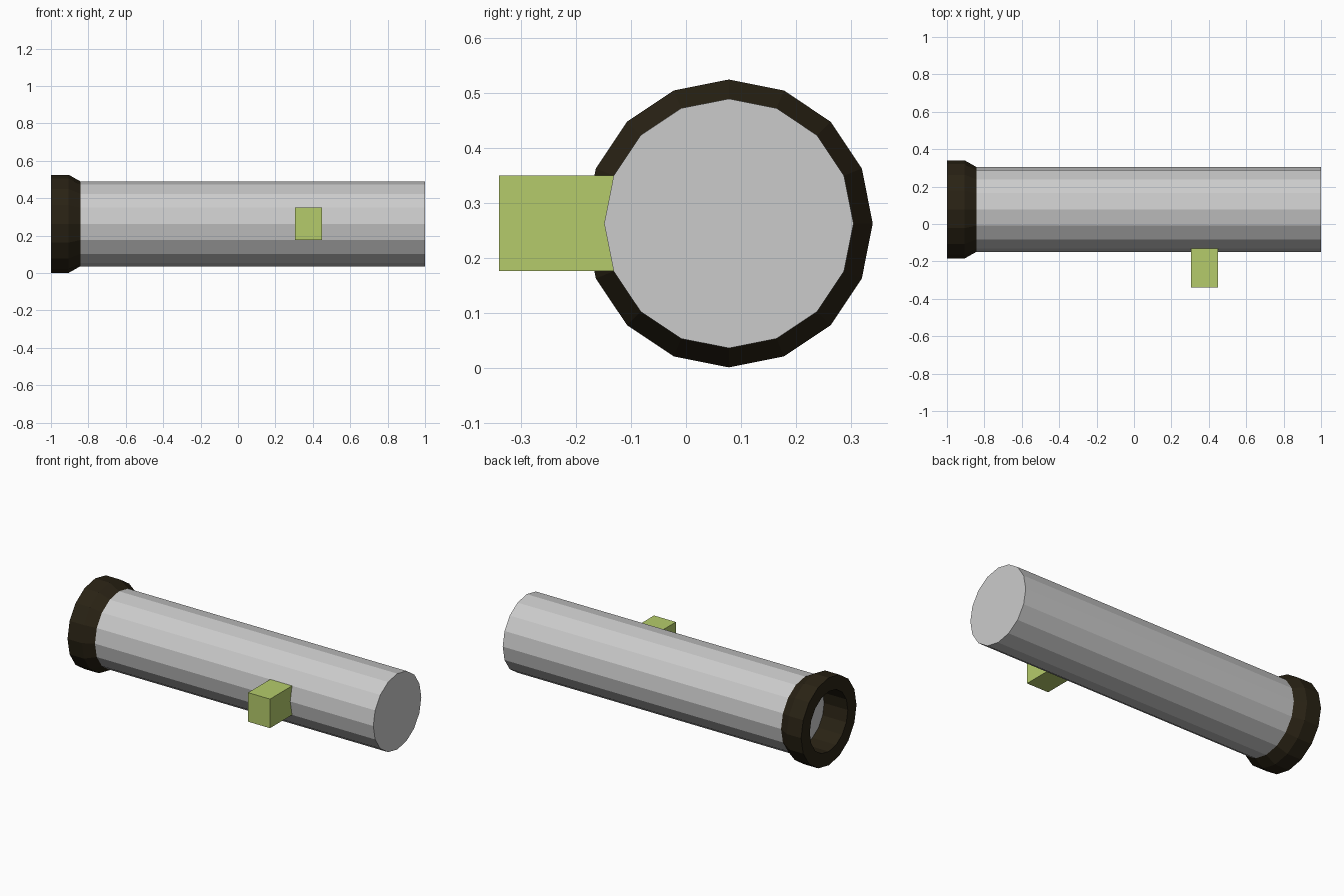
import bpy
from math import cos, sin, tau

if "Cube" in bpy.data.objects:
    bpy.data.objects.remove(bpy.data.objects["Cube"])

SIDES = 16
CY, CZ = 0.0, 0.0
AXIS_Y, AXIS_Z = 0.078, 0.263


def material(name, color):
    m = bpy.data.materials.new(name)
    m.diffuse_color = (*color, 1)
    m.use_nodes = True
    m.node_tree.nodes["Principled BSDF"].inputs["Base Color"].default_value = m.diffuse_color
    return m


def add_mesh(name, verts, faces, mat=None):
    me = bpy.data.meshes.new(name)
    me.from_pydata(verts, [], faces)
    ob = bpy.data.objects.new(name, me)
    bpy.context.collection.objects.link(ob)
    if mat:
        me.materials.append(mat)
    return ob


def lathe_x(name, profile, mat=None, caps=False):
    """Revolve (x, radius) points around the tube axis."""
    verts = [(x, AXIS_Y + r * cos(tau * i / SIDES), AXIS_Z + r * sin(tau * i / SIDES))
             for x, r in profile for i in range(SIDES)]
    faces = []
    for k in range(len(profile) - 1):
        for i in range(SIDES):
            j = (i + 1) % SIDES
            a, b = k * SIDES, (k + 1) * SIDES
            faces.append((a + i, b + i, b + j, a + j))
    if caps:
        last = (len(profile) - 1) * SIDES
        faces.append(tuple(range(SIDES)))
        faces.append(tuple(reversed(range(last, last + SIDES))))
    return add_mesh(name, verts, faces, mat)


dark = material("dark_brown", (0.022, 0.016, 0.007))
green = material("green", (0.46, 0.60, 0.147))

# Long main tube, closed at both ends
lathe_x("main_tube", [(1.0, 0.227), (-0.843, 0.227)], caps=True)

# Flared end collar with an open recess
lathe_x("end_collar", [(-0.843, 0.227), (-0.905, 0.262), (-1.0, 0.262),
                       (-1.0, 0.18), (-0.843, 0.18)], dark)

# Side block growing out of the tube wall
x0, x1, y0, y1, z0, z1 = 0.305, 0.45, -0.34, -0.131, 0.176, 0.35
block = [(x, y, z) for x in (x0, x1) for y in (y0, y1) for z in (z0, z1)]
add_mesh("side_block", block,
         [(0, 1, 3, 2), (4, 6, 7, 5), (0, 4, 5, 1), (2, 3, 7, 6), (0, 2, 6, 4), (1, 5, 7, 3)],
         green)
